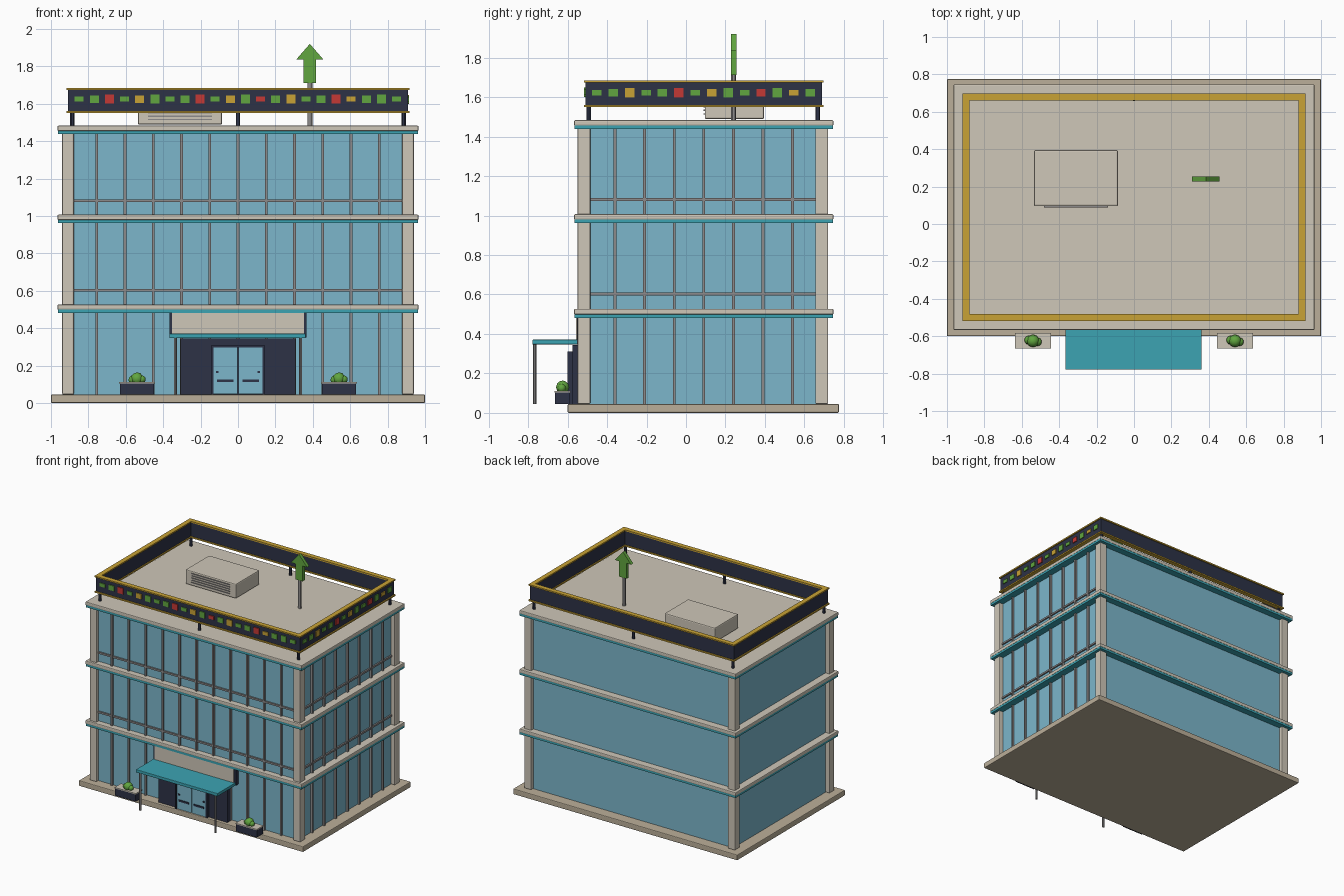
import bpy, bmesh, math
from mathutils import Matrix, Vector

if "Cube" in bpy.data.objects:
    bpy.data.objects.remove(bpy.data.objects["Cube"])


def colour(name, r, g, b):
    m = bpy.data.materials.new(name)
    m.diffuse_color = (r, g, b, 1)
    m.use_nodes = True
    m.node_tree.nodes["Principled BSDF"].inputs["Base Color"].default_value = m.diffuse_color
    return m


CREAM = colour("cream", 0.62, 0.57, 0.48)
TAN = colour("tan", 0.50, 0.43, 0.32)
GLASS = colour("glass blue", 0.20, 0.47, 0.60)
TEAL = colour("teal", 0.045, 0.37, 0.45)
NAVY = colour("navy", 0.026, 0.032, 0.062)
GOLD = colour("gold", 0.58, 0.36, 0.035)
RED = colour("red", 0.56, 0.04, 0.035)
GREEN = colour("leaf green", 0.12, 0.38, 0.05)
GREY = colour("metal grey", 0.27, 0.26, 0.26)


def finish(name, bm, mats, bevel=0):
    me = bpy.data.meshes.new(name)
    bm.to_mesh(me)
    bm.free()
    for m in mats:
        me.materials.append(m)
    ob = bpy.data.objects.new(name, me)
    bpy.context.collection.objects.link(ob)
    if bevel:
        mod = ob.modifiers.new("soft_edges", 'BEVEL')
        mod.width = bevel
        mod.segments = 2
    return ob


def add_box(bm, x0, x1, y0, y1, z0, z1, index=0):
    mat = Matrix.Translation(((x0 + x1) / 2, (y0 + y1) / 2, (z0 + z1) / 2)) @ \
        Matrix.Diagonal((x1 - x0, y1 - y0, z1 - z0, 1))
    made = bmesh.ops.create_cube(bm, size=1, matrix=mat)
    for f in {f for v in made["verts"] for f in v.link_faces}:
        f.material_index = index


def boxes(name, mat, items, bevel=0):
    bm = bmesh.new()
    for b in items:
        add_box(bm, *b)
    return finish(name, bm, [mat], bevel)


def rods(name, mat, spots, radius, z0, z1):
    bm = bmesh.new()
    for x, y in spots:
        bmesh.ops.create_cone(bm, cap_ends=True, segments=12, radius1=radius, radius2=radius,
                              depth=z1 - z0, matrix=Matrix.Translation((x, y, (z0 + z1) / 2)))
    ob = finish(name, bm, [mat])
    bpy.ops.object.select_all(action='DESELECT')
    ob.select_set(True)
    bpy.context.view_layer.objects.active = ob
    bpy.ops.object.shade_smooth_by_angle()
    return ob


# Base, glass body and corner columns
boxes("base", TAN, [(-1, 1, -0.60, 0.775, 0, 0.045)], 0.006)
boxes("glass_body", GLASS, [(-0.905, 0.905, -0.52, 0.69, 0.04, 1.45)])
boxes("corner_columns", CREAM, [(x, x + 0.062, y, y + 0.065, 0.045, 1.45)
                                for x in (-0.94, 0.878) for y in (-0.55, 0.655)], 0.006)

# Floor slabs with a teal strip below each
for i, z in enumerate((0.482, 0.962, 1.438)):
    boxes(f"floor_slab_{i + 1}", CREAM, [(-0.965, 0.965, -0.567, 0.747, z + 0.016, z + 0.045)], 0.006)
    boxes(f"slab_trim_{i + 1}", TEAL, [(-0.962, 0.962, -0.564, 0.744, z, z + 0.018)])

# Window bars on the front and right walls
storeys = ((0.045, 0.482), (0.525, 0.962), (1.005, 1.438))
bars = []
for z0, z1 in storeys:
    bars += [(k * 0.151 - 0.007, k * 0.151 + 0.007, -0.536, -0.515, z0, z1) for k in range(-5, 6)]
    bars += [(0.90, 0.921, 0.09 + k * 0.15 - 0.007, 0.09 + k * 0.15 + 0.007, z0, z1)
             for k in range(-3, 4)]
for z in (0.602, 1.081):
    bars += [(-0.88, 0.88, -0.532, -0.515, z - 0.007, z + 0.007),
             (0.90, 0.917, -0.487, 0.657, z - 0.007, z + 0.007)]
boxes("window_bars", GREY, bars)


# Rooftop sign ring made of four beams
def ring(name, mat, x, y0, y1, t, z0, z1):
    boxes(name, mat, [(-x, x, y0, y0 + t, z0, z1), (-x, x, y1 - t, y1, z0, z1),
                      (-x, -x + t, y0 + t, y1 - t, z0, z1), (x - t, x, y0 + t, y1 - t, z0, z1)])


ring("sign_ring", NAVY, 0.908, -0.509, 0.688, 0.022, 1.558, 1.677)
ring("sign_trim_lower", GOLD, 0.917, -0.518, 0.697, 0.038, 1.55, 1.561)
ring("sign_trim_upper", GOLD, 0.917, -0.518, 0.697, 0.038, 1.674, 1.685)
rods("sign_posts", NAVY, [(x, y) for x in (-0.886, 0, 0.886) for y in (-0.492, 0.668)],
     0.011, 1.48, 1.555)

# Coloured tiles along the front and right of the sign ring
order = {"G": 0, "R": 1, "Y": 2}
heights = (0.014, 0.02, 0.024)
bm = bmesh.new()
for k, c in enumerate("GGRGYGGGRGYGRGYGGRYGGG"):
    x, h = -0.849 + 0.0808 * k, heights[k % 3]
    add_box(bm, x - 0.024, x + 0.024, -0.516, -0.508, 1.625 - h, 1.625 + h, order[c])
for k, c in enumerate("GGYGGRGYGGRGYG"):
    y, h = -0.452 + 0.0832 * k, heights[k % 3]
    add_box(bm, 0.907, 0.915, y - 0.024, y + 0.024, 1.622 - h, 1.622 + h, order[c])
finish("sign_tiles", bm, [GREEN, RED, GOLD])

# Rooftop air unit with front slats
boxes("air_unit", CREAM, [(-0.535, -0.085, 0.095, 0.395, 1.488, 1.605)], 0.008)
boxes("air_unit_slats", GREY, [(-0.48, -0.14, 0.089, 0.097, z, z + 0.006)
                               for z in (1.512, 1.53, 1.548, 1.566, 1.584)])

# Arrow on a pole
rods("arrow_pole", GREY, [(0.384, 0.241)], 0.013, 1.48, 1.72)
outline = [(-0.033, 1.712), (0.033, 1.712), (0.033, 1.836), (0.073, 1.836),
           (0, 1.92), (-0.073, 1.836), (-0.033, 1.836)]
bm = bmesh.new()
face = bm.faces.new([bm.verts.new((0.384 + x, 0.228, z)) for x, z in outline])
out = bmesh.ops.extrude_face_region(bm, geom=[face])
bmesh.ops.translate(bm, vec=Vector((0, 0.027, 0)),
                    verts=[v for v in out["geom"] if isinstance(v, bmesh.types.BMVert)])
bmesh.ops.recalc_face_normals(bm, faces=bm.faces)
finish("arrow", bm, [GREEN])

# Entrance portal, door frame and doors
boxes("entrance_portal", NAVY, [(-0.308, 0.308, -0.575, -0.51, 0.045, 0.345)])
boxes("door_frame", NAVY, [(-0.143, -0.131, -0.60, -0.57, 0.045, 0.31),
                           (0.131, 0.143, -0.60, -0.57, 0.045, 0.31),
                           (-0.143, 0.143, -0.60, -0.57, 0.298, 0.31)])
boxes("doors", GLASS, [(-0.131, -0.002, -0.592, -0.57, 0.047, 0.298),
                       (0.002, 0.131, -0.592, -0.57, 0.047, 0.298)])
handles = []
for s in (-1, 1):
    handles += [(s * 0.068 - 0.045, s * 0.068 + 0.045, -0.598, -0.59, 0.111, 0.125),
                (s * 0.11 - 0.007, s * 0.11 + 0.007, -0.598, -0.59, 0.16, 0.172)]
boxes("door_handles", NAVY, handles)

# Blank board above the canopy, canopy and its posts
boxes("entrance_board", NAVY, [(-0.367, 0.367, -0.552, -0.51, 0.35, 0.482)])
boxes("entrance_board_face", CREAM, [(-0.352, 0.352, -0.558, -0.55, 0.36, 0.48)])
boxes("canopy", TEAL, [(-0.366, 0.362, -0.778, -0.545, 0.347, 0.371)], 0.003)
rods("canopy_posts", GREY, [(-0.335, -0.766), (0.335, -0.766)], 0.008, 0.045, 0.35)

# Planters with bushes
for side, s in (("left", -1), ("right", 1)):
    cx = 0.54 * s
    boxes(f"planter_{side}", NAVY, [(cx - 0.092, cx + 0.092, -0.663, -0.587, 0.045, 0.105)])
    boxes(f"planter_top_{side}", CREAM, [(cx - 0.095, cx + 0.095, -0.666, -0.584, 0.104, 0.112)])
    bm = bmesh.new()
    for dx, dy, z, r in ((0, 0, 0.13, 0.034), (-0.022, 0.004, 0.124, 0.024),
                         (0.025, -0.005, 0.126, 0.022)):
        bmesh.ops.create_icosphere(bm, subdivisions=2, radius=r,
                                   matrix=Matrix.Translation((cx + dx, -0.625 + dy, z)))
    for f in bm.faces:
        f.smooth = True
    finish(f"bush_{side}", bm, [GREEN])
